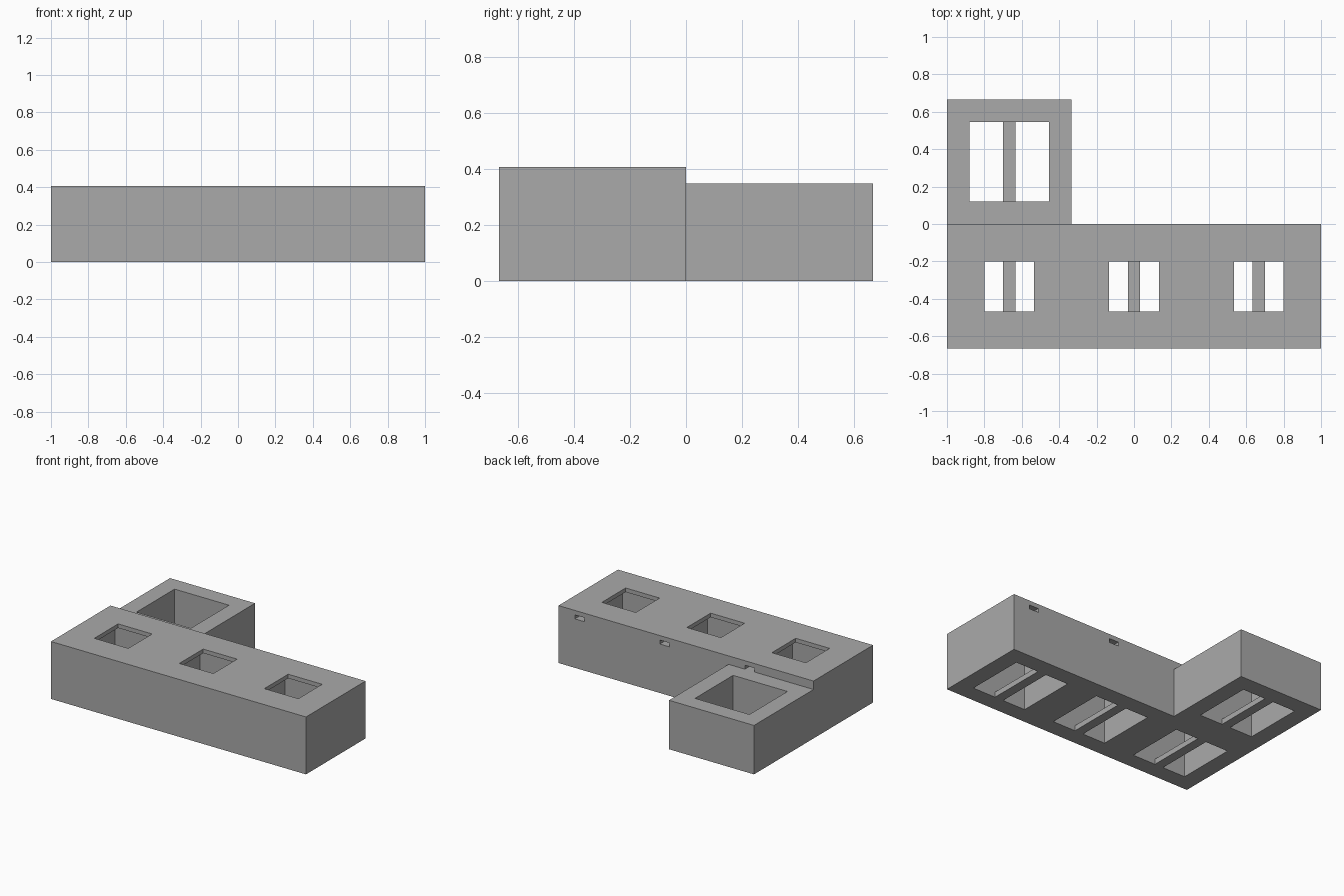
import bpy, bmesh

if "Cube" in bpy.data.objects:
    bpy.data.objects.remove(bpy.data.objects["Cube"])

grey = bpy.data.materials.new("mid grey")
grey.diffuse_color = (0.4, 0.4, 0.4, 1)
grey.use_nodes = True
grey.node_tree.nodes["Principled BSDF"].inputs["Base Color"].default_value = grey.diffuse_color


def box(name, x, y, z):
    """Axis-aligned box from (min, max) ranges."""
    bm = bmesh.new()
    bmesh.ops.create_cube(bm, size=1)
    for v in bm.verts:
        v.co = [r[0] if c < 0 else r[1] for c, r in zip(v.co, (x, y, z))]
    mesh = bpy.data.meshes.new(name)
    bm.to_mesh(mesh)
    bm.free()
    mesh.materials.append(grey)
    obj = bpy.data.objects.new(name, mesh)
    bpy.context.collection.objects.link(obj)
    return obj


def around(c, r):
    return (c - r, c + r)


def combine(target, tool, operation):
    """Apply a boolean and discard the tool object."""
    mod = target.modifiers.new(operation, 'BOOLEAN')
    mod.operation = operation
    mod.solver = 'EXACT'
    mod.object = tool
    bpy.context.view_layer.objects.active = target
    bpy.ops.object.modifier_apply(modifier=mod.name)
    bpy.data.objects.remove(tool)


T = 1 / 3          # half of one square module
CAVITY = 0.2133    # half width of each cavity
OPENING = 0.1333   # half width of each top opening
MAIN_TOP, ANNEX_TOP, CEILING = 0.407, 0.347, 0.378

# L-shaped housing: long main block and lower rear annex
housing = box("housing", (-1, 1), (-2 * T, 0), (0, MAIN_TOP))
combine(housing, box("annex", (-1, -T), (-0.05, 2 * T), (0, ANNEX_TOP)), 'UNION')

# Three cavities with smaller top openings and a wire slot through the back wall
for cx in (-2 * T, 0, 2 * T):
    combine(housing, box("cavity", around(cx, CAVITY), around(-T, CAVITY),
                         (-0.1, CEILING)), 'DIFFERENCE')
    combine(housing, box("opening", around(cx, OPENING), around(-T, OPENING),
                         (0.3, 0.5)), 'DIFFERENCE')
    combine(housing, box("slot", around(cx + 0.168, 0.037), (-0.2, 0.03),
                         (0.347, 0.375)), 'DIFFERENCE')

# Open shaft through the annex
combine(housing, box("shaft", around(-2 * T, CAVITY), around(T, CAVITY),
                     (-0.1, 0.5)), 'DIFFERENCE')

# Bars across the underside of every cavity
for i, (cx, cy) in enumerate(((-2 * T, -T), (0, -T), (2 * T, -T), (-2 * T, T))):
    box(f"bottom_bar_{i + 1}", around(cx, 0.0333), around(cy, CAVITY), (0, 0.038))
